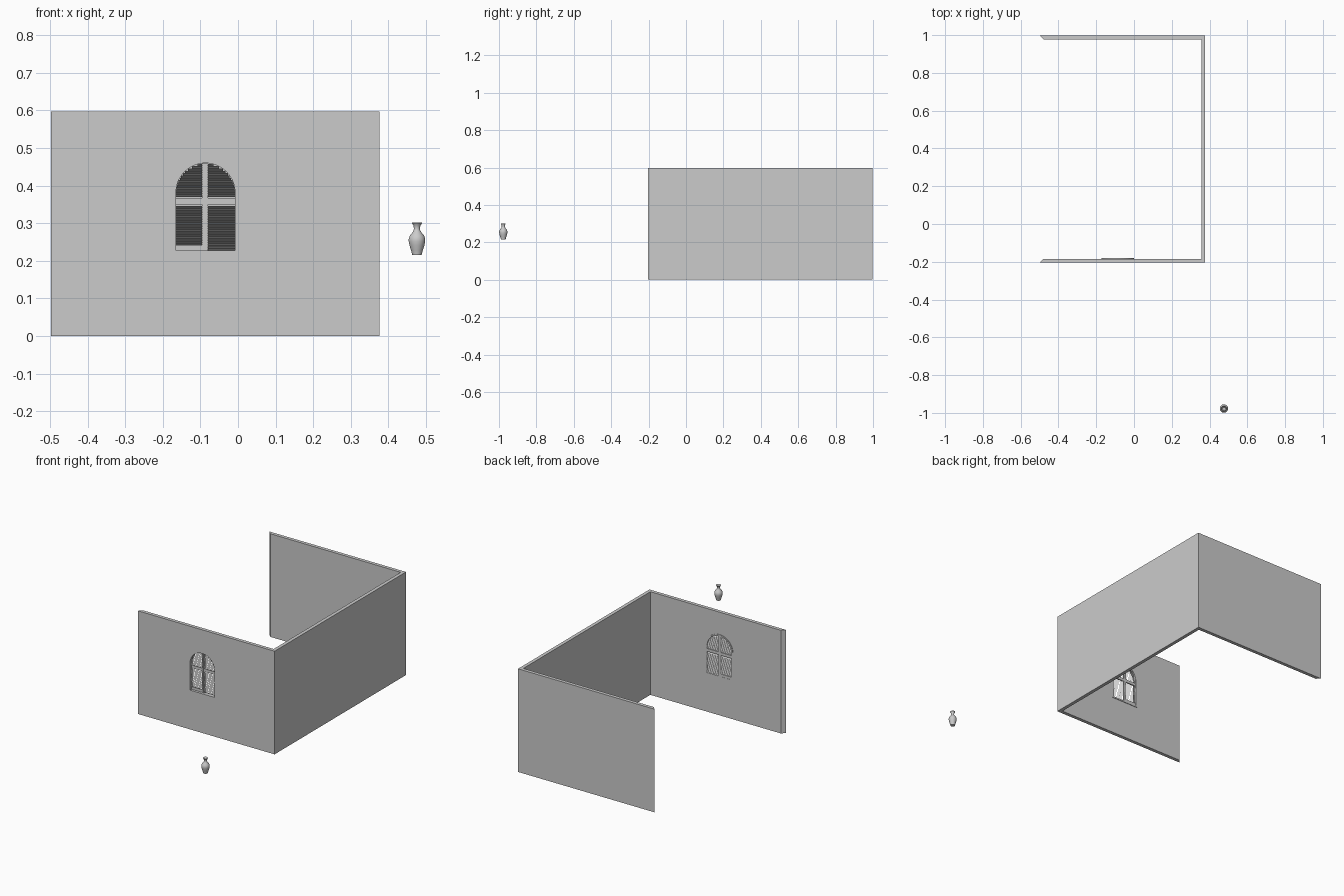
import bpy, bmesh, math
from mathutils import Vector

if "Cube" in bpy.data.objects:
    bpy.data.objects.remove(bpy.data.objects["Cube"])

X0, X1 = -0.498, 0.377          # wall extents
Y0, Y1, T, H = -0.204, 0.998, 0.02, 0.597
CX, R = -0.0865, 0.0785         # window centre and half width
SILL, SPRING = 0.227, 0.3815


def new_object(name, bm):
    bmesh.ops.recalc_face_normals(bm, faces=bm.faces)
    mesh = bpy.data.meshes.new(name)
    bm.to_mesh(mesh)
    bm.free()
    obj = bpy.data.objects.new(name, mesh)
    bpy.context.collection.objects.link(obj)
    return obj


def prism(name, points, direction):
    bm = bmesh.new()
    face = bm.faces.new([bm.verts.new(p) for p in points])
    ext = bmesh.ops.extrude_face_region(bm, geom=[face])
    verts = [v for v in ext["geom"] if isinstance(v, bmesh.types.BMVert)]
    bmesh.ops.translate(bm, verts=verts, vec=Vector(direction))
    return new_object(name, bm)


def box(bm, x0, x1, y0, y1, z0, z1):
    v = bmesh.ops.create_cube(bm, size=1)["verts"]
    bmesh.ops.scale(bm, verts=v, vec=(x1 - x0, y1 - y0, z1 - z0))
    bmesh.ops.translate(bm, verts=v, vec=((x0 + x1) / 2, (y0 + y1) / 2, (z0 + z1) / 2))


def arch(r, y, steps=32):
    bottom = SILL - (r - R)
    pts = [(CX + r, y, bottom)]
    for i in range(steps + 1):
        a = math.pi * i / steps
        pts.append((CX + r * math.cos(a), y, SPRING + r * math.sin(a)))
    return pts + [(CX - r, y, bottom)]


def half_width(z):
    return R if z <= SPRING else math.sqrt(max(0, R * R - (z - SPRING) ** 2))


# three walls with mitred free ends
plan = [(X0, Y0), (X1, Y0), (X1, Y1), (X0, Y1),
        (X0 + T, Y1 - T), (X1 - T, Y1 - T), (X1 - T, Y0 + T), (X0 + T, Y0 + T)]
walls = prism("walls", [(x, y, 0) for x, y in plan], (0, 0, H))

# arched window opening
cutter = prism("window_cutter", arch(R, Y0 - 0.05), (0, 0.1, 0))
cutter.hide_render = True
cutter.hide_viewport = True
cut = walls.modifiers.new("opening", "BOOLEAN")
cut.operation, cut.object, cut.solver = "DIFFERENCE", cutter, "EXACT"
bpy.context.view_layer.objects.active = walls
bpy.ops.object.modifier_apply(modifier=cut.name)
bpy.data.objects.remove(cutter)

# thin frame around the opening on the inside
bm = bmesh.new()
loops = [[bm.verts.new(p) for p in arch(r, y)]
         for r, y in ((R, -0.188), (R + 0.008, -0.188), (R + 0.008, -0.181), (R, -0.181))]
n = len(loops[0])
for k in range(4):
    a, b = loops[k], loops[(k + 1) % 4]
    for i in range(n):
        j = (i + 1) % n
        bm.faces.new((a[i], a[j], b[j], b[i]))
new_object("window_frame", bm)

# stiles, crossbar and the left bottom rail
bm = bmesh.new()
mid = CX - 0.0015
box(bm, mid - 0.008, mid - 0.001, -0.191, -0.181, SILL, SPRING + R - 0.001)
box(bm, mid + 0.001, mid + 0.008, -0.191, -0.181, SILL, SPRING + R - 0.001)
box(bm, mid - 0.001, mid + 0.001, -0.188, -0.183, SILL, SPRING + R - 0.001)
box(bm, CX - R, CX + R, -0.190, -0.182, 0.350, 0.367)
box(bm, CX - R, mid - 0.008, -0.190, -0.182, SILL, 0.242)
new_object("shutter_rails", bm)

# tilted louvre slats clipped to the arch
bm = bmesh.new()
pitch, z = 0.0062, SILL + 0.004
while z < SPRING + R - 0.004:
    w = half_width(z + 0.003)
    for side in (-1, 1):
        if 0.348 < z < 0.369 or (side < 0 and z < 0.243):
            continue
        xs = sorted((mid + side * 0.008, CX + side * w))
        if (xs[1] - xs[0]) < 0.004 or w < 0.011:
            continue
        rows = [[bm.verts.new((x, y, z + dz)) for y, dz in
                 ((-0.190, 0.0025), (-0.190, 0.0037), (-0.182, -0.0025), (-0.182, -0.0037))]
                for x in xs]
        for i in range(4):
            j = (i + 1) % 4
            bm.faces.new((rows[0][i], rows[0][j], rows[1][j], rows[1][i]))
        bm.faces.new(rows[0])
        bm.faces.new(rows[1])
    z += pitch
new_object("shutter_slats", bm)

# hollow lathed vase
profile = [(0, 0.215), (0.0125, 0.215), (0.013, 0.218), (0.016, 0.229), (0.0198, 0.241),
           (0.022, 0.252), (0.0218, 0.259), (0.019, 0.267), (0.0125, 0.275),
           (0.0088, 0.281), (0.0082, 0.287), (0.0092, 0.294), (0.0138, 0.3005),
           (0.0135, 0.302), (0.0085, 0.296), (0.0068, 0.287), (0.0075, 0.280),
           (0.017, 0.266), (0.020, 0.253), (0.0145, 0.230), (0, 0.218)]
VX, VY = 0.476, -0.977
bm = bmesh.new()
verts = [bm.verts.new((VX + r, VY, z)) for r, z in profile]
edges = [bm.edges.new(p) for p in zip(verts, verts[1:])]
bmesh.ops.spin(bm, geom=verts + edges, cent=(VX, VY, 0), axis=(0, 0, 1),
               angle=math.tau, steps=32, use_duplicate=False)
bmesh.ops.remove_doubles(bm, verts=bm.verts, dist=0.00005)
vase = new_object("vase", bm)
bpy.ops.object.select_all(action="DESELECT")
vase.select_set(True)
bpy.context.view_layer.objects.active = vase
bpy.ops.object.shade_smooth_by_angle(angle=math.radians(40))
